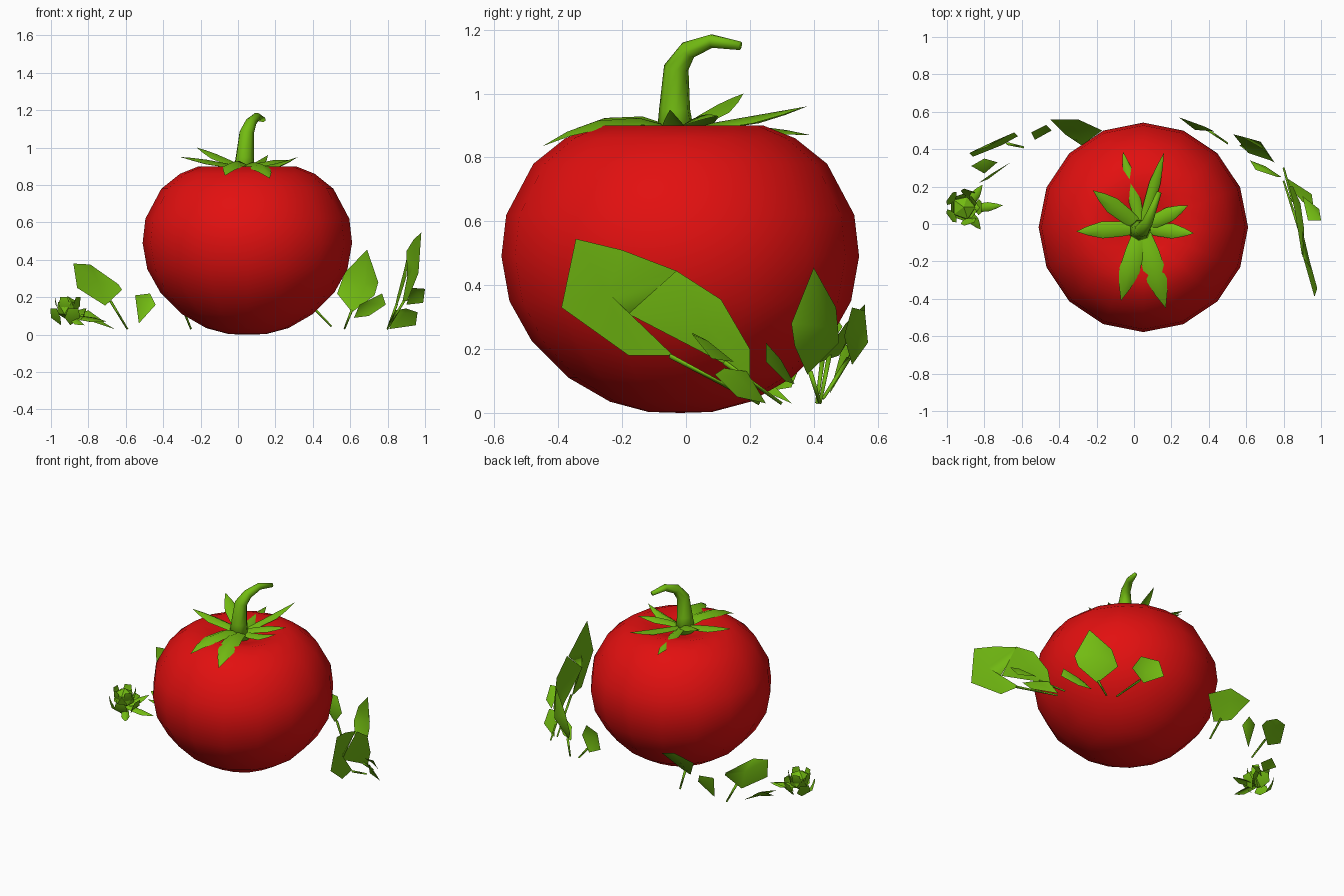
import bpy, bmesh, math, random
from mathutils import Vector

if "Cube" in bpy.data.objects:
    bpy.data.objects.remove(bpy.data.objects["Cube"])

random.seed(4)


def material(name, rgb):
    m = bpy.data.materials.new(name)
    m.diffuse_color = (*rgb, 1)
    m.use_nodes = True
    m.node_tree.nodes["Principled BSDF"].inputs["Base Color"].default_value = m.diffuse_color
    return m


RED = material("tomato red", (0.76, 0.005, 0.005))
GREEN = material("leaf green", (0.17, 0.50, 0.006))


def build(name, verts, faces, mat, smooth=True):
    mesh = bpy.data.meshes.new(name)
    mesh.from_pydata([tuple(v) for v in verts], [], faces)
    mesh.materials.append(mat)
    for p in mesh.polygons:
        p.use_smooth = smooth
    ob = bpy.data.objects.new(name, mesh)
    bpy.context.collection.objects.link(ob)
    return ob


def outward(ob):
    bm = bmesh.new()
    bm.from_mesh(ob.data)
    bmesh.ops.recalc_face_normals(bm, faces=bm.faces)
    bm.to_mesh(ob.data)
    bm.free()


def tube(name, path, sides):
    """Tapered tube through (x, y, z, radius) stations."""
    verts, faces = [], []
    pts = [Vector(p[:3]) for p in path]
    for i, p in enumerate(path):
        d = (pts[min(i + 1, len(pts) - 1)] - pts[max(i - 1, 0)]).normalized()
        u = d.cross(Vector((1, 0.3, 0))).normalized()
        w = d.cross(u)
        for k in range(sides):
            a = 2 * math.pi * k / sides
            verts.append(pts[i] + p[3] * (u * math.cos(a) + w * math.sin(a)))
    for i in range(len(path) - 1):
        for k in range(sides):
            a, b = i * sides + k, i * sides + (k + 1) % sides
            faces.append((a, b, b + sides, a + sides))
    faces += [tuple(range(sides)), tuple(range(len(verts) - sides, len(verts)))]
    outward(build(name, verts, faces, GREEN))


def leaf(name, outline, bulge):
    """Faceted leaf: a fan round a raised centre point."""
    pts = [Vector(p) for p in outline]
    n = len(pts)
    mid = sum(pts, Vector()) / n + Vector(bulge)
    build(name, pts + [mid], [(i, (i + 1) % n, n) for i in range(n)], GREEN)


def twig(name, a, b):
    tube(name, [(*a, 0.009), (*b, 0.006)], 3)


def sepal(name, base, tip, arch, width):
    """Pointed, ridged strip from base to tip."""
    base, tip = Vector(base), Vector(tip)
    d = tip - base
    side = Vector((-d.y, d.x, 0)).normalized()
    verts, faces = [], []
    for t, w in ((0, 0.6), (0.3, 0.9), (0.6, 1.0), (0.82, 0.55)):
        c = base + d * t + Vector((0, 0, arch * 4 * t * (1 - t)))
        e = side * width * w / 2
        drop = Vector((0, 0, -0.025 * w))
        verts += [c - e + drop, c, c + e + drop]
    verts.append(tip)
    for i in range(3):
        a = i * 3
        faces += [(a, a + 3, a + 4, a + 1), (a + 1, a + 4, a + 5, a + 2)]
    faces += [(9, 12, 10), (10, 12, 11)]
    build(name, verts, faces, GREEN)


# Fruit: lathed profile with a dimple on top
PROFILE = [(0.10, 0.003), (0.22, 0.035), (0.35, 0.11), (0.465, 0.225), (0.535, 0.35),
           (0.56, 0.49), (0.545, 0.62), (0.46, 0.78), (0.36, 0.86), (0.26, 0.90),
           (0.15, 0.875)]
SEG = 16
verts = [(0.05 + r * math.cos(2 * math.pi * k / SEG), -0.018 + r * math.sin(2 * math.pi * k / SEG), z)
         for r, z in PROFILE for k in range(SEG)]
verts += [(0.05, -0.018, 0), (0.05, -0.018, 0.83)]
lo, hi = len(verts) - 2, len(verts) - 1
last = (len(PROFILE) - 1) * SEG
faces = []
for k in range(SEG):
    n = (k + 1) % SEG
    faces += [(i * SEG + k, i * SEG + n, (i + 1) * SEG + n, (i + 1) * SEG + k)
              for i in range(len(PROFILE) - 1)]
    faces += [(n, k, lo), (last + k, last + n, hi)]
outward(build("fruit", verts, faces, RED))

# Curved stem
tube("stem", [(0.03, -0.03, 0.84, 0.065), (0.035, -0.035, 0.95, 0.05), (0.045, -0.03, 1.08, 0.04),
              (0.07, 0.005, 1.135, 0.03), (0.1, 0.08, 1.165, 0.022), (0.135, 0.17, 1.15, 0.014)], 7)

# Star of sepals: tip, arch height, width
SEPALS = [((-0.31, -0.04, 0.95), 0.01, 0.09), ((-0.22, 0.18, 1.0), 0.01, 0.09),
          ((-0.06, 0.39, 0.87), 0.02, 0.07), ((0.16, 0.38, 0.96), 0.0, 0.06),
          ((0.29, 0.10, 0.93), 0.02, 0.08), ((0.32, -0.05, 0.95), -0.01, 0.08),
          ((0.17, -0.45, 0.835), 0.06, 0.12), ((-0.07, -0.41, 0.85), 0.06, 0.11)]
for i, (tip, arch, width) in enumerate(SEPALS):
    sepal(f"sepal_{i + 1}", (0.04, -0.02, 0.89), tip, arch, width)

# Right-hand leaves, front to back
leaf("right_leaf_large", [(0.98, -0.345, 0.545), (0.965, -0.39, 0.33), (0.905, -0.18, 0.18),
                          (0.88, -0.04, 0.18), (0.905, -0.18, 0.31), (0.90, -0.03, 0.445),
                          (0.94, -0.2, 0.51)], (0.025, -0.05, 0.02))
leaf("right_leaf_middle", [(0.90, -0.18, 0.31), (0.91, -0.03, 0.445), (0.89, 0.11, 0.355),
                           (0.85, 0.2, 0.2), (0.83, 0.2, 0.11), (0.86, 0.07, 0.18)], (0.02, 0, 0.02))
leaf("right_leaf_small", [(0.90, 0.15, 0.16), (0.93, 0.02, 0.25), (1.0, 0.02, 0.245),
                          (0.99, 0.08, 0.17)], (0.01, 0, 0.02))
leaf("right_leaf_low", [(0.81, 0.25, 0.03), (0.84, 0.19, 0.13), (0.9, 0.12, 0.14),
                        (0.96, 0.09, 0.12), (0.95, 0.16, 0.05)], (0, 0, 0.02))
twig("right_twig_1", (0.89, -0.05, 0.18), (0.80, 0.23, 0.03))
twig("right_twig_2", (0.85, 0.12, 0.16), (0.80, 0.30, 0.03))

# Leaves behind the fruit, right side
leaf("back_leaf_narrow", [(0.62, 0.34, 0.09), (0.65, 0.29, 0.16), (0.77, 0.25, 0.22),
                          (0.79, 0.25, 0.16), (0.70, 0.31, 0.10)], (0, 0.01, 0.02))
leaf("back_leaf_diamond", [(0.69, 0.40, 0.455), (0.75, 0.33, 0.28), (0.73, 0.34, 0.21),
                           (0.61, 0.38, 0.12), (0.53, 0.48, 0.22), (0.57, 0.47, 0.33)],
     (0.03, 0.04, 0))
leaf("back_leaf_lens", [(0.24, 0.57, 0.22), (0.27, 0.56, 0.32), (0.38, 0.52, 0.33),
                        (0.43, 0.495, 0.24), (0.36, 0.52, 0.15)], (-0.01, -0.03, 0))
twig("back_twig_1", (0.61, 0.39, 0.13), (0.57, 0.42, 0.03))
twig("back_twig_2", (0.38, 0.51, 0.17), (0.5, 0.43, 0.045))

# Leaves behind the fruit, left side
leaf("left_leaf_broad", [(-0.45, 0.56, 0.31), (-0.30, 0.56, 0.34), (-0.17, 0.50, 0.28),
                         (-0.28, 0.42, 0.16), (-0.37, 0.48, 0.18)], (0, 0.03, 0.03))
leaf("left_leaf_square", [(-0.55, 0.49, 0.21), (-0.47, 0.53, 0.22), (-0.44, 0.50, 0.16),
                          (-0.53, 0.45, 0.06)], (0.01, 0.02, 0))
leaf("left_leaf_hexagon", [(-0.88, 0.38, 0.38), (-0.79, 0.41, 0.375), (-0.64, 0.49, 0.27),
                           (-0.62, 0.47, 0.24), (-0.71, 0.42, 0.155), (-0.86, 0.36, 0.25)],
     (0, 0.02, 0.01))
leaf("left_leaf_low", [(-0.87, 0.31, 0.11), (-0.80, 0.35, 0.13), (-0.73, 0.33, 0.08),
                       (-0.80, 0.27, 0.07)], (0, 0, 0.02))
twig("left_twig_1", (-0.31, 0.45, 0.18), (-0.25, 0.42, 0.03))
twig("left_twig_2", (-0.68, 0.43, 0.18), (-0.59, 0.41, 0.03))
leaf("left_blade_1", [(-0.83, 0.22, 0.1), (-0.76, 0.27, 0.09), (-0.66, 0.33, 0.03),
                      (-0.78, 0.24, 0.07)], (0, 0, 0.01))

# Rosette bud: faceted core wrapped in overlapping petals
bm = bmesh.new()
bmesh.ops.create_icosphere(bm, subdivisions=1, radius=0.07)
for v in bm.verts:
    v.co = v.co * random.uniform(0.85, 1.1) + Vector((-0.91, 0.09, 0.14))
core = build("rosette_core", [], [], GREEN)
bm.to_mesh(core.data)
bm.free()
for ring, (r, z, count) in enumerate(((0.09, 0.09, 5), (0.065, 0.15, 5))):
    for k in range(count):
        a = 2 * math.pi * (k + ring / 2) / count
        c = Vector((-0.91, 0.09, z))

        def at(da, rr, dz):
            return c + Vector((math.cos(a + da) * rr, math.sin(a + da) * rr, dz))
        leaf(f"rosette_petal_{ring}_{k}", [at(0, r * 0.5, -0.04), at(0.5, r, 0), at(0.3, r * 1.1, 0.05),
                                           at(-0.3, r * 1.1, 0.05), at(-0.5, r, 0)],
             (math.cos(a) * 0.01, math.sin(a) * 0.01, 0))
# Trailing blades under the rosette
for i, tip in enumerate([(-0.70, 0.10, 0.07), (-0.82, -0.03, 0.05), (-0.81, 0.21, 0.14)]):
    sepal(f"rosette_blade_{i + 1}", (-0.9, 0.08, 0.1), tip, 0.01, 0.05)
